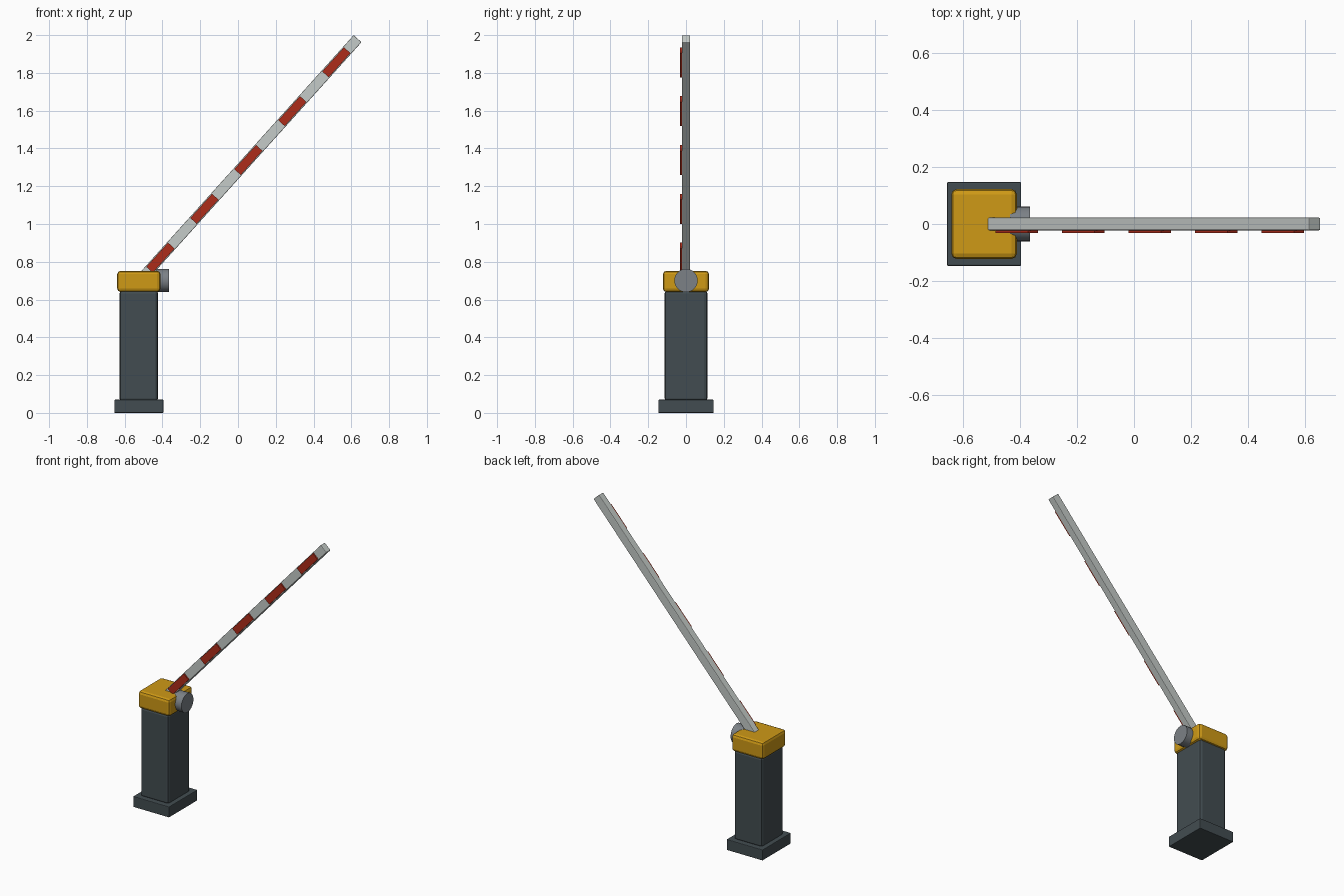
import bpy, math
from mathutils import Vector

if "Cube" in bpy.data.objects:
    bpy.data.objects.remove(bpy.data.objects["Cube"])


def material(name, rgb):
    m = bpy.data.materials.new(name)
    m.diffuse_color = (*rgb, 1)
    m.use_nodes = True
    m.node_tree.nodes["Principled BSDF"].inputs["Base Color"].default_value = m.diffuse_color
    return m


SLATE = material("dark slate", (0.055, 0.073, 0.082))
YELLOW = material("amber yellow", (0.62, 0.32, 0.008))
WHITE = material("pale grey", (0.56, 0.60, 0.58))
RED = material("signal red", (0.42, 0.025, 0.01))
STEEL = material("steel grey", (0.20, 0.22, 0.24))


def box(name, centre, size, mat, bevel=0.0, tilt=0.0):
    bpy.ops.mesh.primitive_cube_add(size=1, location=centre)
    o = bpy.context.object
    o.name = name
    o.scale = size
    bpy.ops.object.transform_apply(location=False, rotation=False, scale=True)
    o.rotation_euler = (0, -tilt, 0)
    o.data.materials.append(mat)
    if bevel:
        b = o.modifiers.new("edge", 'BEVEL')
        b.width = bevel
        b.segments = 2
    return o


# Housing: plinth, post and cap
CX = -0.525
box("plinth", (CX, 0, 0.035), (0.26, 0.293, 0.07), SLATE, 0.004)
box("post", (CX, 0, 0.355), (0.204, 0.226, 0.59), SLATE, 0.017)
box("cap", (CX, 0, 0.696), (0.229, 0.244, 0.112), YELLOW, 0.018)

# Motor hub on the side of the cap
bpy.ops.mesh.primitive_cylinder_add(vertices=20, radius=0.062, depth=0.07,
                                    location=(-0.40, 0, 0.701),
                                    rotation=(0, math.pi / 2, 0))
hub = bpy.context.object
hub.name = "motor_hub"
hub.data.materials.append(STEEL)
bpy.ops.object.shade_smooth_by_angle(angle=math.radians(30))

# Raised boom arm, measured back from its tip
TILT = math.radians(48)
ALONG = Vector((math.cos(TILT), 0, math.sin(TILT)))
TIP = Vector((0.633, 0, 1.981))
LENGTH = 1.73
box("boom_arm", TIP - ALONG * LENGTH / 2, (LENGTH, 0.044, 0.056), WHITE, 0.004, TILT)

# Red warning plates on the front of the arm
for i in range(5):
    c = TIP - ALONG * (0.168 + 0.348 * i)
    c.y = -0.0262
    box(f"warning_plate_{i + 1}", c, (0.172, 0.0095, 0.046), RED, 0, TILT)
